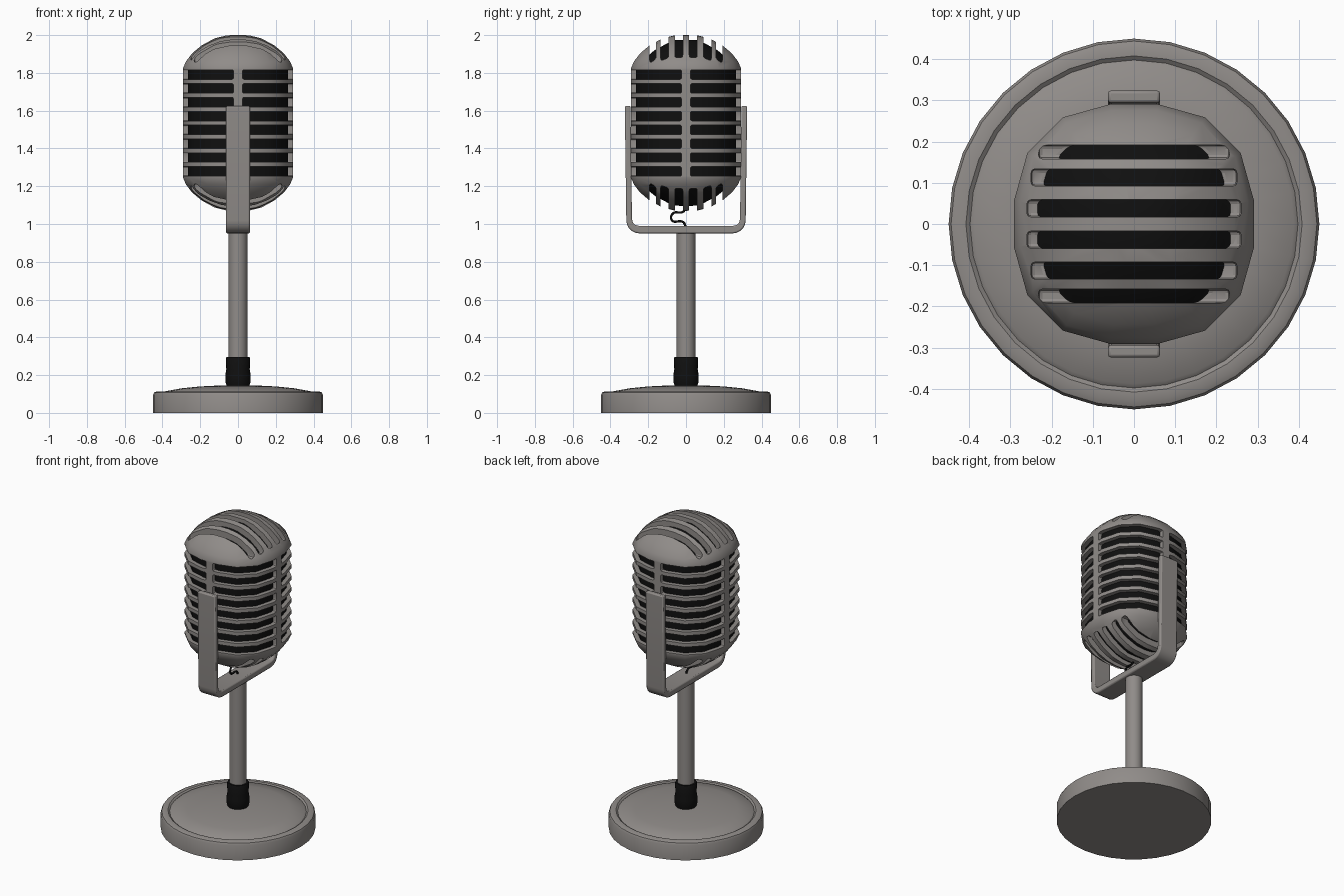
import bpy, bmesh, math
from mathutils import Vector

if "Cube" in bpy.data.objects:
    bpy.data.objects.remove(bpy.data.objects["Cube"])


def material(name, rgb):
    m = bpy.data.materials.new(name)
    m.diffuse_color = (*rgb, 1)
    m.use_nodes = True
    m.node_tree.nodes["Principled BSDF"].inputs["Base Color"].default_value = m.diffuse_color
    return m


METAL = material("warm grey metal", (0.28, 0.262, 0.25))
BLACK = material("black", (0.005, 0.005, 0.005))


def finish(name, bm, mat, angle=35):
    bmesh.ops.recalc_face_normals(bm, faces=bm.faces)
    me = bpy.data.meshes.new(name)
    bm.to_mesh(me)
    bm.free()
    ob = bpy.data.objects.new(name, me)
    bpy.context.collection.objects.link(ob)
    if mat:
        me.materials.append(mat)
        smooth(ob, angle)
    return ob


def smooth(ob, angle):
    bpy.ops.object.select_all(action='DESELECT')
    ob.select_set(True)
    bpy.context.view_layer.objects.active = ob
    bpy.ops.object.shade_smooth_by_angle(angle=math.radians(angle))


def lathe(bm, profile, sides, power=2.0, phase=0.0):
    """Revolve (radius, z) points; a power above 2 squares off the section."""
    rings = []
    for r, z in profile:
        if r == 0:
            rings.append([bm.verts.new((0, 0, z))] * sides)
            continue
        ring = []
        for i in range(sides):
            a = 2 * math.pi * (i + phase) / sides
            c, s = math.cos(a), math.sin(a)
            k = r * (abs(c) ** power + abs(s) ** power) ** (-1 / power)
            ring.append(bm.verts.new((k * c, k * s, z)))
        rings.append(ring)
    for lo, hi in zip(rings, rings[1:]):
        for i in range(sides):
            j = (i + 1) % sides
            quad = dict.fromkeys((lo[i], lo[j], hi[j], hi[i]))
            bm.faces.new(list(quad))


def turned(name, profile, sides, mat, **kw):
    bm = bmesh.new()
    lathe(bm, profile, sides, **kw)
    return finish(name, bm, mat)


# Base, collar and pole
turned("base", [(0, 0), (0.45, 0), (0.45, 0.095), (0.444, 0.108), (0.43, 0.114),
                (0.408, 0.114), (0.398, 0.106), (0.388, 0.114), (0.3, 0.13),
                (0.2, 0.14), (0.1, 0.145), (0, 0.146)], 32, METAL)
turned("collar", [(0, 0.135), (0.058, 0.135), (0.067, 0.165), (0.067, 0.2),
                  (0.062, 0.23), (0.064, 0.29), (0.06, 0.297), (0, 0.297)], 24, BLACK)
turned("pole", [(0, 0.28), (0.05, 0.28), (0.05, 0.96), (0, 0.96)], 24, METAL)

# Cradle: a U-shaped strap extruded across x
half = [(0.324, 1.625), (0.316, 1.02)]
for i in range(1, 6):
    a = math.radians(18 * i)
    half.append((0.246 + 0.07 * math.cos(a), 1.02 - 0.07 * math.sin(a)))
inner = [(0.25 + 0.036 * math.cos(math.radians(a)), 1.026 - 0.036 * math.sin(math.radians(a)))
         for a in (90, 60, 30, 0)] + [(0.294, 1.625)]
half += inner
outer_side, inner_side = half[:7], half[7:]
outline = (outer_side + [(-y, z) for y, z in reversed(outer_side)]
           + [(-y, z) for y, z in reversed(inner_side)] + inner_side)
bm = bmesh.new()
face = bm.faces.new([bm.verts.new((-0.063, y, z)) for y, z in outline])
ext = bmesh.ops.extrude_face_region(bm, geom=[face])
bmesh.ops.translate(bm, vec=(0.126, 0, 0),
                    verts=[v for v in ext["geom"] if isinstance(v, bmesh.types.BMVert)])
cradle = finish("cradle", bm, METAL)
bev = cradle.modifiers.new("bevel", 'BEVEL')
bev.width, bev.segments, bev.limit_method = 0.007, 2, 'ANGLE'
bev.angle_limit = math.radians(40)

# Head: squared capsule shell around a dark core
MID = 1.535
dome = [(0.293, 0.29), (0.278, 0.325), (0.245, 0.368), (0.195, 0.41),
        (0.125, 0.448), (0.06, 0.464), (0, 0.465)]


def capsule(inset):
    top = [(max(r - inset, 0) if r > 0.07 else r, h - inset * (h > 0.3)) for r, h in dome]
    return [(r, MID - h) for r, h in reversed(top)] + [(r, MID + h) for r, h in top]


turned("dark_core", capsule(0.026), 16, BLACK, power=2.5, phase=0.5)
bm = bmesh.new()
lathe(bm, capsule(0), 16, power=2.5, phase=0.5)
lathe(bm, capsule(0.022), 16, power=2.5, phase=0.5)
shell = finish("slotted_shell", bm, METAL)


# Slot cutters: rounded boxes
def box(bm, lo, hi, bevel):
    lo, hi = Vector(lo), Vector(hi)
    verts = bmesh.ops.create_cube(bm, size=1)["verts"]
    for v in verts:
        v.co = (lo + hi) / 2 + Vector(a * b for a, b in zip(v.co, hi - lo))
    edges = {e for v in verts for e in v.link_edges}
    bmesh.ops.bevel(bm, geom=list(edges), offset=bevel, segments=2, affect='EDGES', profile=0.5)


bm = bmesh.new()
for row in range(8):
    z = MID + 0.0732 * (row - 3.5)
    for sx in (-1, 1):
        for sy in (-1, 1):
            xs, ys = sorted((0.024 * sx, 0.4 * sx)), sorted((0.024 * sy, 0.4 * sy))
            box(bm, (xs[0], ys[0], z - 0.025), (xs[1], ys[1], z + 0.025), 0.007)
for side in (-1, 1):
    zs = sorted((MID + side * 0.32, MID + side * 0.55))
    for y, w, length in ((0.038, 0.021, 0.26), (0.113, 0.021, 0.25), (0.175, 0.017, 0.232)):
        for sy in (-1, 1):
            box(bm, (-length, sy * y - w, zs[0]), (length, sy * y + w, zs[1]), 0.01)
cutter = finish("slot_cutter", bm, None)
cutter.hide_render = True
cutter.hide_set(True)
cut = shell.modifiers.new("slots", 'BOOLEAN')
cut.operation, cut.solver, cut.object = 'DIFFERENCE', 'EXACT', cutter
bpy.context.view_layer.objects.active = shell
bpy.ops.object.modifier_apply(modifier=cut.name)
smooth(shell, 35)

# Cable between the head and the cradle
cu = bpy.data.curves.new("cable", 'CURVE')
cu.dimensions, cu.bevel_depth, cu.bevel_resolution = '3D', 0.006, 2
cu.use_fill_caps = True
sp = cu.splines.new('BEZIER')
path = [(0, 1.09), (-0.015, 1.065), (-0.07, 1.055), (-0.075, 1.02), (-0.015, 1.01), (0, 0.98)]
sp.bezier_points.add(len(path) - 1)
for p, (y, z) in zip(sp.bezier_points, path):
    p.co = (0, y, z)
    p.handle_left_type = p.handle_right_type = 'AUTO'
cu.materials.append(BLACK)
bpy.context.collection.objects.link(bpy.data.objects.new("cable", cu))
